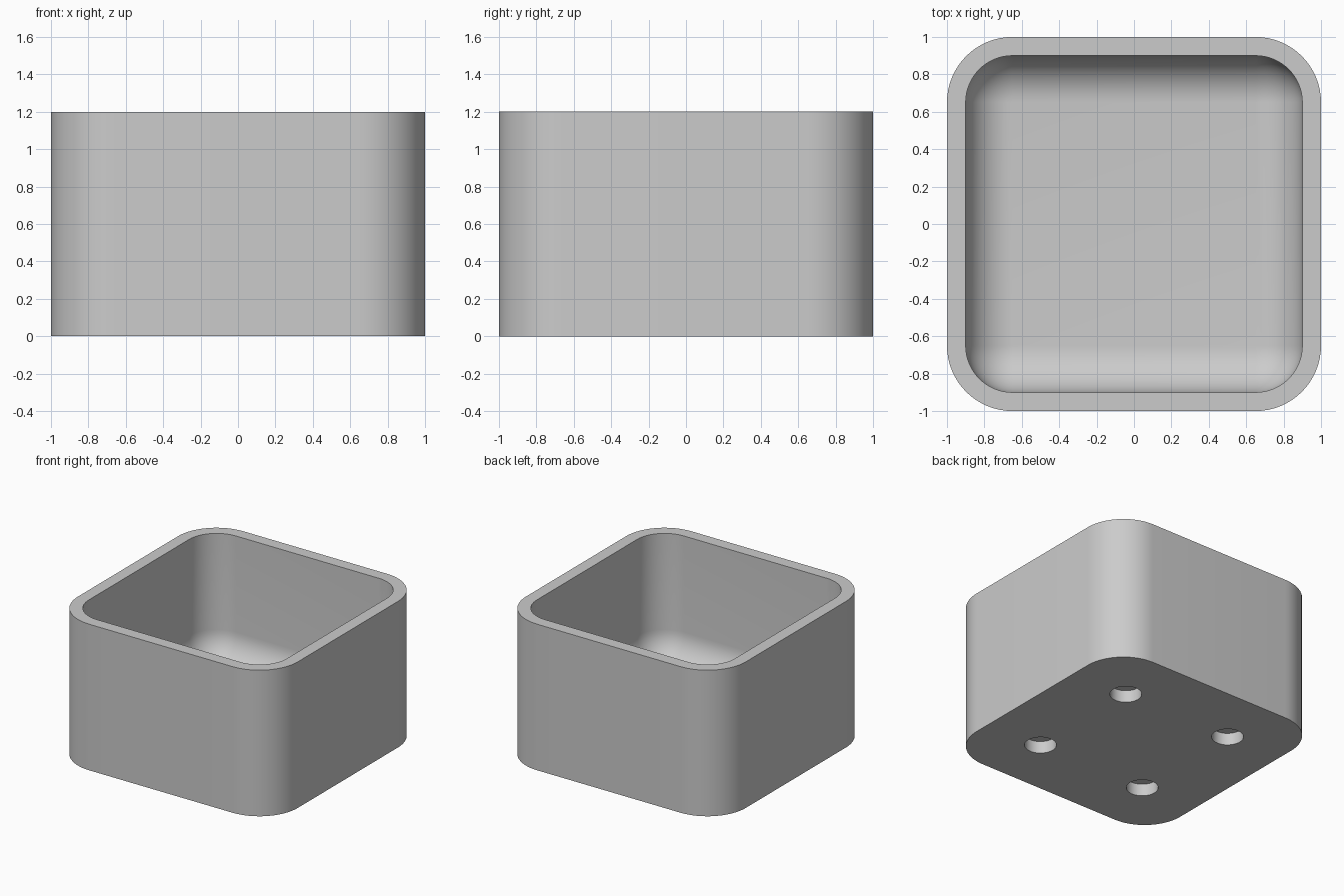
import bpy, bmesh
from math import sin, cos, pi

HEIGHT, FLOOR = 1.2, 0.16
OUTER_RADIUS, INNER_RADIUS, WALL = 0.35, 0.25, 0.1
HOLE_RADIUS, HOLE_DEPTH, HOLE_OFFSET = 0.12, 0.1, 0.5
CORNER_STEPS, FILLET_STEPS = 16, 12

default = bpy.data.objects.get("Cube")
if default:
    bpy.data.objects.remove(default, do_unlink=True)


def make_material(name, value):
    mat = bpy.data.materials.new(name)
    mat.use_nodes = True
    mat.diffuse_color = (value, value, value, 1)
    mat.node_tree.nodes["Principled BSDF"].inputs["Base Color"].default_value = (value, value, value, 1)
    return mat


def rounded_ring(bm, half, radius, z):
    """Loop of vertices around a square with rounded corners."""
    ring = []
    for corner, (sx, sy) in enumerate(((1, 1), (-1, 1), (-1, -1), (1, -1))):
        for i in range(CORNER_STEPS + 1):
            a = (corner + i / CORNER_STEPS) * pi / 2
            ring.append(bm.verts.new((sx * (half - radius) + radius * cos(a),
                                      sy * (half - radius) + radius * sin(a), z)))
    return ring


def bridge(bm, lower, upper):
    for i in range(len(lower)):
        j = (i + 1) % len(lower)
        bm.faces.new((lower[i], lower[j], upper[j], upper[i]))


def finish(bm, name):
    bmesh.ops.remove_doubles(bm, verts=bm.verts, dist=1e-5)
    bmesh.ops.recalc_face_normals(bm, faces=bm.faces)
    mesh = bpy.data.meshes.new(name)
    bm.to_mesh(mesh)
    bm.free()
    obj = bpy.data.objects.new(name, mesh)
    bpy.context.collection.objects.link(obj)
    return obj


# Open box: outer wall, rim, inner wall, then a rounded fillet into the floor
bm = bmesh.new()
inner = 1 - WALL
rings = [rounded_ring(bm, 1, OUTER_RADIUS, 0),
         rounded_ring(bm, 1, OUTER_RADIUS, HEIGHT),
         rounded_ring(bm, inner, INNER_RADIUS, HEIGHT)]
for i in range(FILLET_STEPS + 1):
    a = i / FILLET_STEPS * pi / 2
    inset = INNER_RADIUS * (1 - cos(a))
    rings.append(rounded_ring(bm, inner - inset, INNER_RADIUS - inset,
                              FLOOR + INNER_RADIUS * (1 - sin(a))))
for lower, upper in zip(rings, rings[1:]):
    bridge(bm, lower, upper)
bm.faces.new(rings[0])
bm.faces.new(rings[-1])
box = finish(bm, "open_box")
box.data.materials.append(make_material("light_grey", 0.6))

# Four round blind holes in the underside
bm = bmesh.new()
for sx in (-1, 1):
    for sy in (-1, 1):
        made = bmesh.ops.create_cone(bm, cap_ends=True, segments=48, radius1=HOLE_RADIUS,
                                     radius2=HOLE_RADIUS, depth=2 * HOLE_DEPTH)
        bmesh.ops.translate(bm, verts=made["verts"],
                            vec=(sx * HOLE_OFFSET, sy * HOLE_OFFSET, 0))
cutter = finish(bm, "hole_cutter")
cutter.hide_render = True

cut = box.modifiers.new("underside_holes", 'BOOLEAN')
cut.operation = 'DIFFERENCE'
cut.solver = 'EXACT'
cut.object = cutter
bpy.context.view_layer.objects.active = box
box.select_set(True)
bpy.ops.object.modifier_apply(modifier=cut.name)
bpy.data.objects.remove(cutter, do_unlink=True)

bpy.ops.object.shade_smooth_by_angle(angle=pi / 6)
